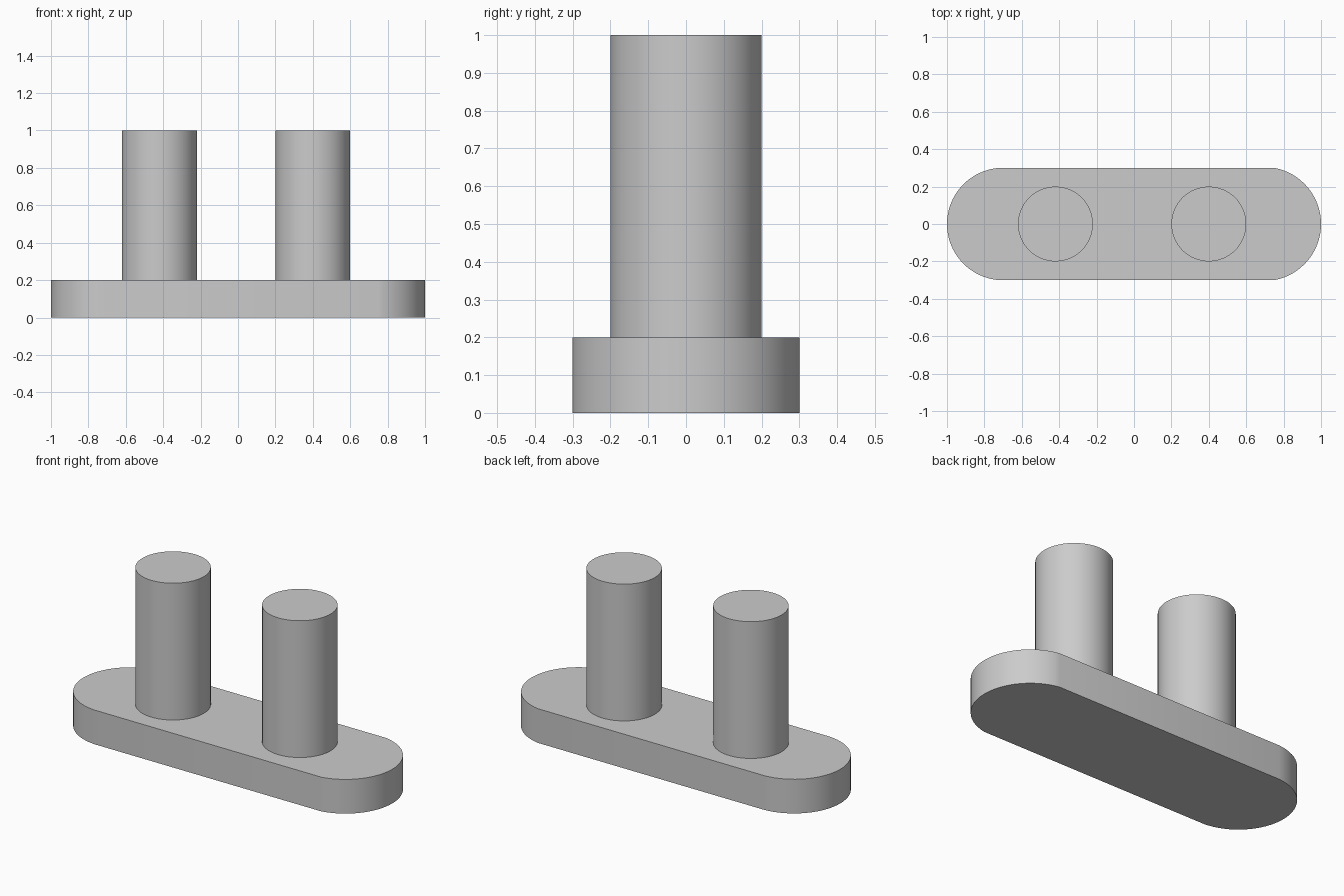
import bpy, bmesh, math

cube = bpy.data.objects.get("Cube")
if cube:
    bpy.data.objects.remove(cube, do_unlink=True)

# Single grey material
grey = bpy.data.materials.new("plain_grey")
grey.use_nodes = True
colour = (0.6, 0.6, 0.6, 1)
grey.diffuse_color = colour
grey.node_tree.nodes["Principled BSDF"].inputs["Base Color"].default_value = colour


def smooth(obj):
    bpy.ops.object.select_all(action="DESELECT")
    obj.select_set(True)
    bpy.context.view_layer.objects.active = obj
    bpy.ops.object.shade_smooth_by_angle(angle=math.radians(30))


def end_arc(start, side, half_width=0.3, tip=1.0, steps=32):
    """Arc bulging from the straight sides at x = start to the tip."""
    depth = tip - start
    radius = (half_width ** 2 + depth ** 2) / (2 * depth)
    centre = tip - radius
    sweep = math.atan2(half_width, start - centre)
    angles = [sweep * (2 * i / steps - 1) for i in range(steps + 1)]
    return [(side * (centre + radius * math.cos(a)), side * radius * math.sin(a))
            for a in angles]


# Base plate with rounded ends
bm = bmesh.new()
outline = end_arc(0.75, 1) + end_arc(0.72, -1)
face = bm.faces.new([bm.verts.new((x, y, 0)) for x, y in outline])
top = bmesh.ops.extrude_face_region(bm, geom=[face])["geom"]
bmesh.ops.translate(bm, vec=(0, 0, 0.2),
                    verts=[v for v in top if isinstance(v, bmesh.types.BMVert)])
bmesh.ops.recalc_face_normals(bm, faces=bm.faces)
mesh = bpy.data.meshes.new("base_plate")
bm.to_mesh(mesh)
bm.free()
base = bpy.data.objects.new("base_plate", mesh)
bpy.context.collection.objects.link(base)
mesh.materials.append(grey)
smooth(base)

# Two upright posts
for name, x in (("right_post", -0.42), ("left_post", 0.4)):
    bpy.ops.mesh.primitive_cylinder_add(vertices=64, radius=0.2, depth=0.8,
                                        location=(x, 0, 0.6))
    post = bpy.context.object
    post.name = name
    post.data.materials.append(grey)
    smooth(post)
